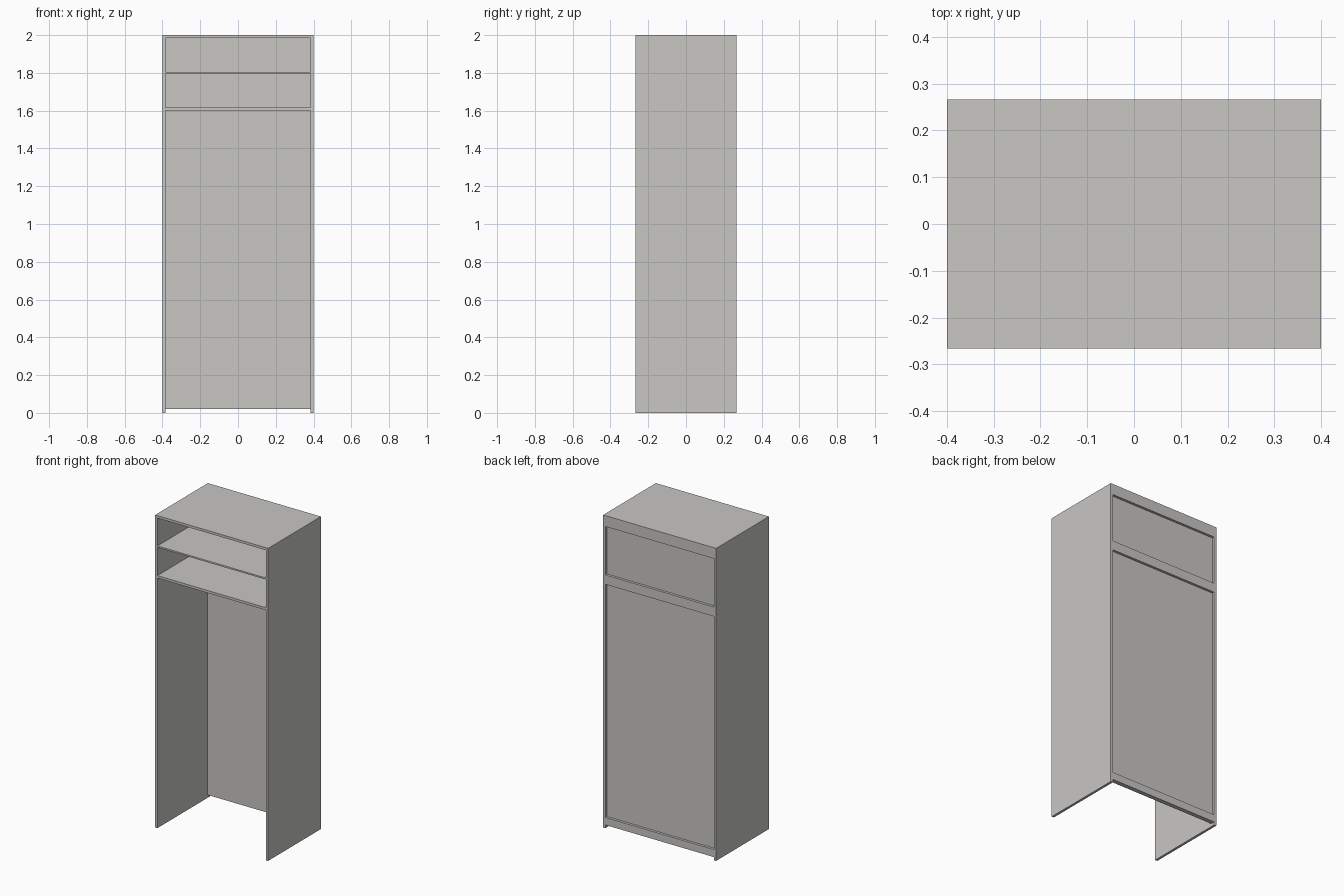
import bpy

if "Cube" in bpy.data.objects:
    bpy.data.objects.remove(bpy.data.objects["Cube"])

W, D, H = 0.80, 0.533, 2.0   # overall width, depth, height
T = 0.016                    # board thickness
IN = W / 2 - T               # inner half width
BACK = D / 2

grey = bpy.data.materials.new("warm grey")
grey.diffuse_color = (0.58, 0.57, 0.55, 1)
grey.use_nodes = True
grey.node_tree.nodes["Principled BSDF"].inputs["Base Color"].default_value = grey.diffuse_color


def board(name, x, y, z):
    """Box spanning the (low, high) pairs x, y and z."""
    bpy.ops.mesh.primitive_cube_add(size=1, location=[sum(p) / 2 for p in (x, y, z)])
    ob = bpy.context.object
    ob.name = name
    ob.scale = [p[1] - p[0] for p in (x, y, z)]
    bpy.ops.object.transform_apply(location=False, rotation=False, scale=True)
    ob.data.materials.append(grey)
    return ob


inner = (-IN, IN)
panel_front = BACK - T - 0.012

# Carcass sides
board("left_side", (-W / 2, -IN), (-BACK, BACK), (0, H))
board("right_side", (IN, W / 2), (-BACK, BACK), (0, H))

# Top and shelves
board("top_board", inner, (-BACK, BACK), (H - T, H))
board("upper_shelf", inner, (-BACK, panel_front), (1.796, 1.806))
board("lower_shelf", inner, (-BACK, panel_front), (1.60, 1.616))

# Back panel, recessed behind three rails
board("back_panel", inner, (panel_front, BACK - T), (0.02, H - T))
for name, z in (("top_rail", (1.93, H - T)),
                ("middle_rail", (1.56, 1.62)),
                ("bottom_rail", (0.02, 0.068))):
    board(name, inner, (BACK - T, BACK), z)
